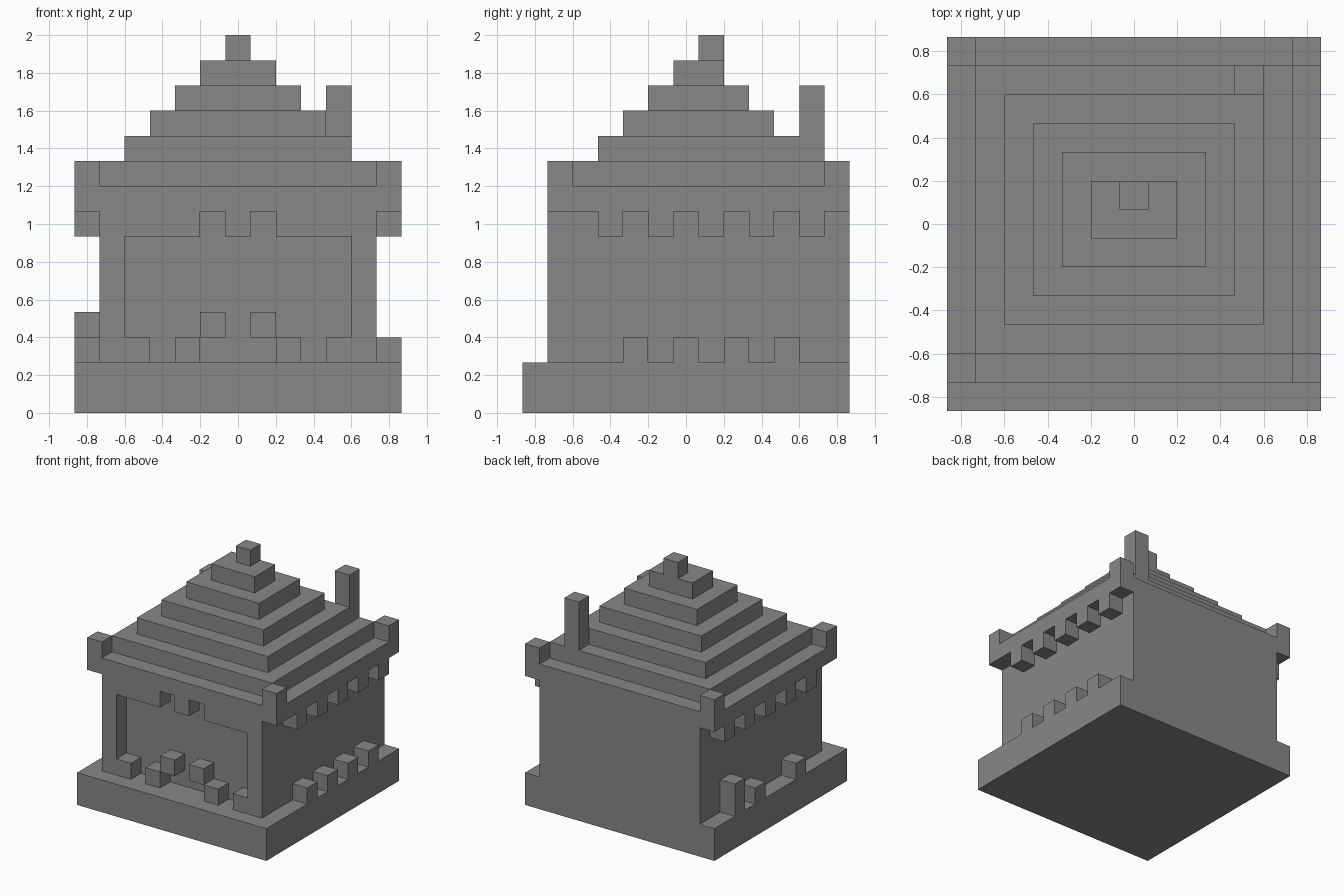
import bpy
import bmesh

cube = bpy.data.objects.get("Cube")
if cube:
    bpy.data.objects.remove(cube, do_unlink=True)

U = 2 / 15        # edge of one building block
HALF = 6.5        # half of the plan width, in blocks

stone = bpy.data.materials.new("grey stone")
stone.use_nodes = True
grey = (0.245, 0.245, 0.245, 1)
stone.diffuse_color = grey
stone.node_tree.nodes["Principled BSDF"].inputs["Base Color"].default_value = grey


def build(name, boxes):
    """One object from boxes given as (low corner, high corner) in blocks."""
    bm = bmesh.new()
    for low, high in boxes:
        corners = bmesh.ops.create_cube(bm, size=1)["verts"]
        for v in corners:
            p = [high[a] if v.co[a] > 0 else low[a] for a in range(3)]
            v.co = ((p[0] - HALF) * U, (p[1] - HALF) * U, p[2] * U)
    mesh = bpy.data.meshes.new(name)
    bm.to_mesh(mesh)
    bm.free()
    mesh.materials.append(stone)
    obj = bpy.data.objects.new(name, mesh)
    bpy.context.collection.objects.link(obj)
    return obj


def block(x, y, z, height=1):
    return (x, y, z), (x + 1, y + 1, z + height)


# Base and main body
build("base", [((0, 0, 0), (13, 13, 2))])
build("walls", [((1, 2, 2), (12, 13, 8))])

# Front wall layer around the recessed opening
build("front_piers", [((x, 1, 2), (x + 1, 2, 8)) for x in (1, 11)])
build("front_lintel", [((2, 1, 7), (5, 2, 8)), block(6, 1, 7),
                       ((8, 1, 7), (11, 2, 8))])

# Small blocks standing and hanging in the opening
build("opening_floor_blocks", [block(x, 1, 2) for x in (2, 4, 8, 10)])
build("opening_raised_blocks", [block(x, 1, 3) for x in (5, 7)])

# Blocks on the side ledges
build("left_ledge_blocks", [block(12, y, 2) for y in (4, 6, 8, 10)])
build("right_ledge_blocks", [block(0, y, 2) for y in (4, 8)] + [block(0, 10, 2, 2)])

# Eaves with brackets below and raised corners above
build("eaves", [((0, 1, 8), (13, 13, 9))])
build("eave_brackets", [block(x, y, 7) for x in (0, 12) for y in range(3, 12, 2)])
build("eave_corners", [block(x, y, 9) for x in (0, 12) for y in (1, 12)])

# Stepped roof, each tier one block smaller on every side
for i in range(5):
    build(f"roof_tier_{i + 1}", [((1 + i, 2 + i, 9 + i), (12 - i, 12 - i, 10 + i))])
build("roof_finial", [block(6, 7, 14)])

build("chimney", [block(10, 11, 10, 3)])
